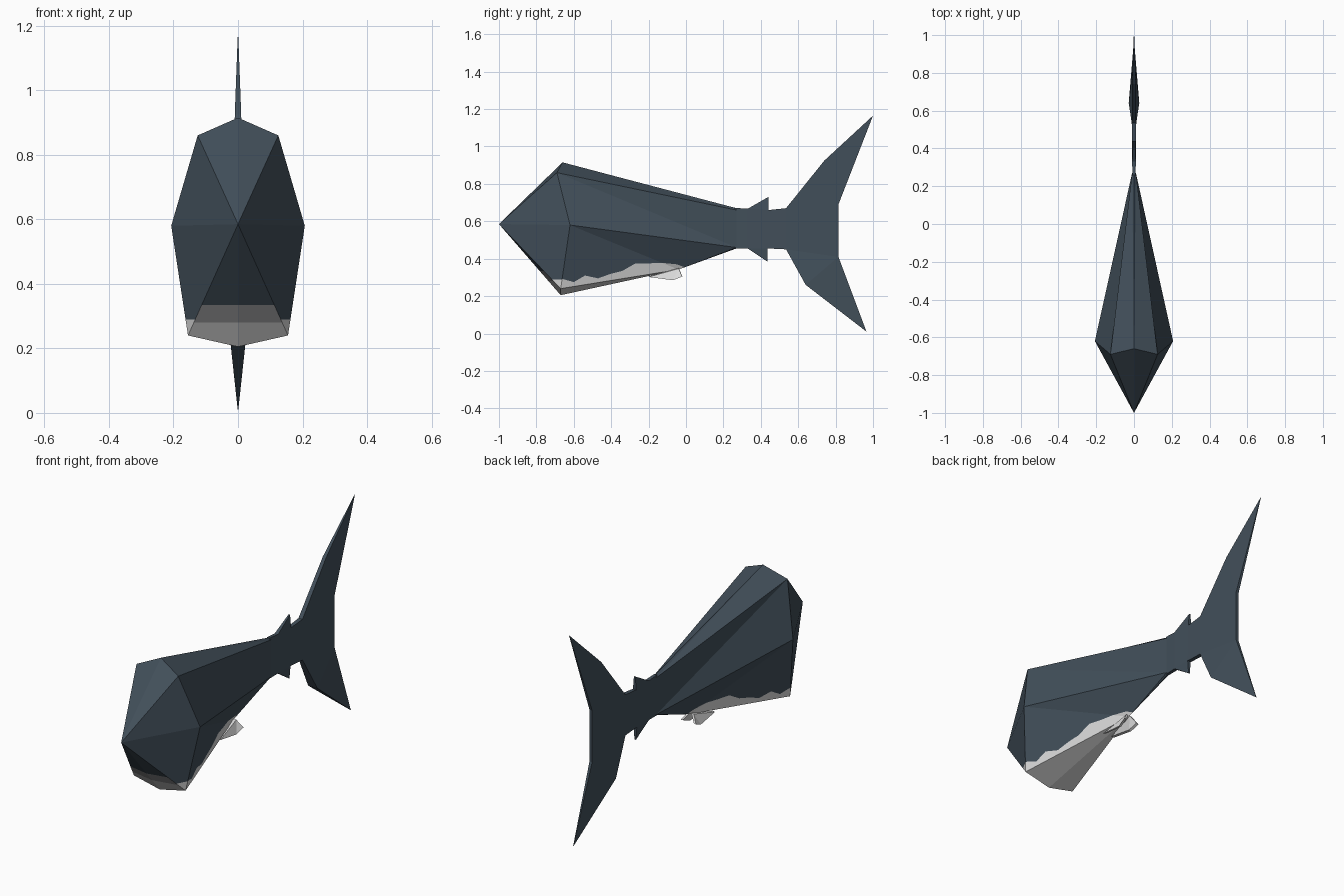
import bpy, bmesh, math
from mathutils import Vector

if "Cube" in bpy.data.objects:
    bpy.data.objects.remove(bpy.data.objects["Cube"])


def material(name, rgb):
    m = bpy.data.materials.new(name)
    m.diffuse_color = (*rgb, 1)
    m.use_nodes = True
    m.node_tree.nodes["Principled BSDF"].inputs["Base Color"].default_value = m.diffuse_color
    return m


SLATE = material("slate blue", (0.054, 0.078, 0.102))
WHITE = material("belly white", (0.70, 0.70, 0.70))
GREY = material("throat grey", (0.35, 0.35, 0.36))


def make_object(name, bm, mats, mirror=False):
    me = bpy.data.meshes.new(name)
    bm.to_mesh(me)
    bm.free()
    for m in mats:
        me.materials.append(m)
    ob = bpy.data.objects.new(name, me)
    bpy.context.collection.objects.link(ob)
    if mirror:
        mod = ob.modifiers.new("Mirror", 'MIRROR')
        mod.use_clip = True
        mod.merge_threshold = 0.0005
    return ob


def cut(bm, faces, co, no):
    geom = set(faces)
    for f in faces:
        geom.update(f.edges)
        geom.update(f.verts)
    bmesh.ops.bisect_plane(bm, geom=list(geom), dist=1e-5, plane_co=co, plane_no=no)
    bm.normal_update()


# Body: right half, a faceted nose fan and long faces tapering to the tail stalk
P = dict(nose=(0, -1, .585), top=(0, -.66, .915), upper=(.125, -.69, .86),
         side=(.207, -.62, .58), lower=(.155, -.67, .24), bottom=(0, -.67, .205),
         belly=(0, -.04, .342), tail_top=(0, .27, .67), tail_up=(.01, .27, .66),
         tail_low=(.01, .27, .46), tail_bottom=(0, .27, .455))
FACES = ["nose top upper", "nose upper side", "nose side lower", "nose lower bottom",
         "top tail_top tail_up", "top tail_up upper", "upper tail_up tail_low",
         "upper tail_low side", "side tail_low belly", "side belly lower",
         "lower belly bottom", "tail_low tail_bottom belly"]
bm = bmesh.new()
V = {k: bm.verts.new(p) for k, p in P.items()}
for names in FACES:
    bm.faces.new([V[n] for n in names.split()])
bmesh.ops.recalc_face_normals(bm, faces=bm.faces[:])
centre = Vector((0, -.4, .55))
if sum(f.normal.dot(f.calc_center_median() - centre) for f in bm.faces) < 0:
    bmesh.ops.reverse_faces(bm, faces=bm.faces[:])
bm.normal_update()


def is_front(f):
    return f.normal.y < -.2


def is_throat(f):
    return is_front(f) and f.normal.z < -.4


# Wavy belly line on the flanks as (y, z) steps; straight lines on the front
WAVE = [(-.69, .30), (-.60, .275), (-.54, .31), (-.47, .295), (-.40, .32), (-.34, .335),
        (-.27, .375), (-.20, .375), (-.13, .378), (-.05, .37), (.02, .345), (.06, .30)]


def wave_height(y):
    for (y0, z0), (y1, z1) in zip(WAVE, WAVE[1:]):
        if y0 <= y <= y1:
            return z0 + (z1 - z0) * (y - y0) / (y1 - y0)
    return 0


cut(bm, [f for f in bm.faces if is_throat(f)], (0, 0, .335), (0, 0, 1))
cut(bm, [f for f in bm.faces if is_throat(f)], (0, 0, .28), (0, 0, 1))
cut(bm, [f for f in bm.faces if is_front(f) and not is_throat(f)], (0, 0, .29), (0, 0, 1))


def flank():
    return [f for f in bm.faces if not is_front(f) and f.normal.z < -.02]


for y, z in WAVE:
    cut(bm, flank(), (0, y, 0), (0, 1, 0))
for (y0, z0), (y1, z1) in zip(WAVE, WAVE[1:]):
    slab = [f for f in flank() if y0 < f.calc_center_median().y < y1]
    if slab:
        cut(bm, slab, (0, y0, z0), (0, z0 - z1, y1 - y0))

for f in bm.faces:
    c = f.calc_center_median()
    if is_throat(f):
        f.material_index = 0 if c.z > .335 else 2 if c.z > .28 else 1
    elif is_front(f):
        f.material_index = 1 if c.z < .29 else 0
    elif f.normal.z < -.02:
        f.material_index = 1 if c.z < wave_height(c.y) else 0
make_object("body", bm, [SLATE, WHITE, GREY], mirror=True)

# Tail: stalk with two finlets and a crescent fin, as (y, z, half width)
TAIL = [(.26, .672, .008), (.33, .667, .01), (.44, .73, .004), (.44, .66, .01),
        (.535, .67, .012), (.74, .925, .010), (1, 1.165, .001), (.815, .69, .008),
        (.815, .41, .008), (.965, .01, .001), (.64, .26, .028), (.535, .45, .012),
        (.435, .455, .01), (.435, .385, .004), (.33, .455, .01), (.26, .453, .008)]
bm = bmesh.new()
right = [bm.verts.new((w, y, z)) for y, z, w in TAIL]
left = [bm.verts.new((-w, y, z)) for y, z, w in TAIL]
bm.faces.new(right)
bm.faces.new(left[::-1])
n = len(TAIL)
for i in range(n):
    j = (i + 1) % n
    bm.faces.new((right[i], left[i], left[j], right[j]))
bm.normal_update()
bmesh.ops.triangulate(bm, faces=bm.faces[:])
bmesh.ops.recalc_face_normals(bm, faces=bm.faces[:])
make_object("tail", bm, [SLATE])

# Small pair of belly fins
bm = bmesh.new()
fin = [(.034, -.20, .302), (.040, -.07, .285), (.047, -.02, .305), (.018, -.04, .347)]
outer = [bm.verts.new(p) for p in fin]
inner = [bm.verts.new((x - .014, y, z + .003)) for x, y, z in fin]
bm.faces.new(outer)
bm.faces.new(inner[::-1])
for i in range(4):
    j = (i + 1) % 4
    bm.faces.new((outer[i], inner[i], inner[j], outer[j]))
bmesh.ops.triangulate(bm, faces=bm.faces[:])
bmesh.ops.recalc_face_normals(bm, faces=bm.faces[:])
make_object("belly_fins", bm, [WHITE], mirror=True)
